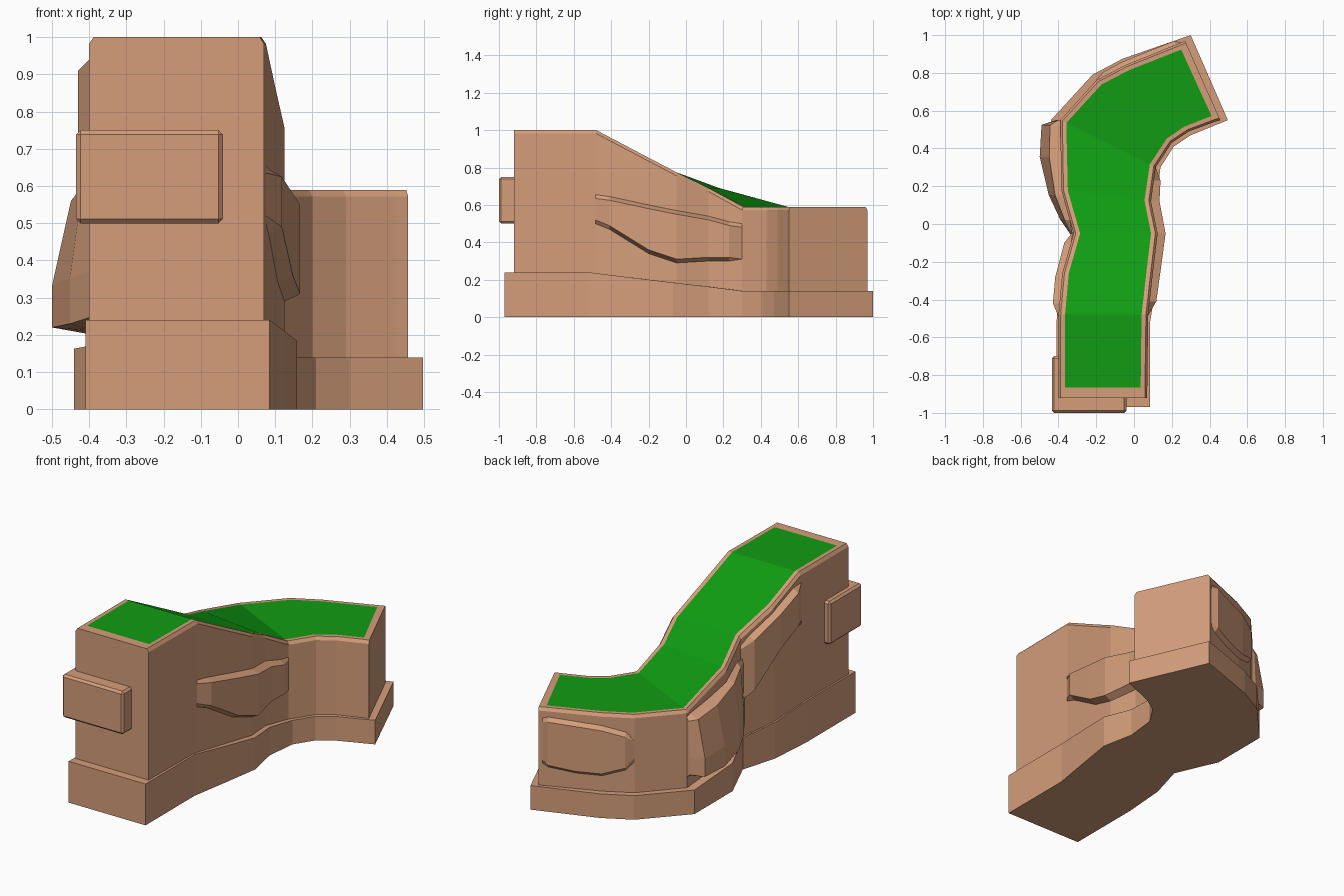
import bpy
import bmesh
from mathutils import Vector

cube = bpy.data.objects.get("Cube")
if cube:
    bpy.data.objects.remove(cube, do_unlink=True)


def make_material(name, rgb):
    mat = bpy.data.materials.new(name)
    mat.use_nodes = True
    mat.diffuse_color = (*rgb, 1)
    mat.node_tree.nodes["Principled BSDF"].inputs["Base Color"].default_value = (*rgb, 1)
    return mat


CLAY = make_material("clay rock", (0.66, 0.34, 0.195))
GRASS = make_material("grass green", (0.005, 0.33, 0.006))


def add_object(name, bm, mats):
    bmesh.ops.recalc_face_normals(bm, faces=bm.faces)
    mesh = bpy.data.meshes.new(name)
    bm.to_mesh(mesh)
    bm.free()
    for mat in mats:
        mesh.materials.append(mat)
    obj = bpy.data.objects.new(name, mesh)
    bpy.context.collection.objects.link(obj)
    return obj


def loft(name, rings, mats, green_edge=None):
    """Join closed rings; one ring edge can carry the second material."""
    bm = bmesh.new()
    rows = [[bm.verts.new(p) for p in ring] for ring in rings]
    count = len(rows[0])
    for i, (a, b) in enumerate(zip(rows, rows[1:])):
        for k in range(count):
            n = (k + 1) % count
            face = bm.faces.new((a[k], a[n], b[n], b[k]))
            if k == green_edge and 0 < i < len(rows) - 2:
                face.material_index = 1
    bm.faces.new(rows[0])
    bm.faces.new(rows[-1])
    return add_object(name, bm, mats)


# Cliff stations: left edge, right edge, top height
STATIONS = [
    ((-.40, -.92), (.07, -.92), 1),
    ((-.40, -.865), (.07, -.865), 1),
    ((-.40, -.48), (.075, -.48), 1),
    ((-.38, -.26), (.10, -.26), .884),
    ((-.32, -.05), (.125, -.05), .774),
    ((-.385, .18), (.09, .12), .69),
    ((-.39, .55), (.115, .30), .59),
    ((-.20, .76), (.20, .43), .59),
    ((-.05, .84), (.29, .49), .59),
    ((.235, .955), (.425, .54), .59),
    ((.27, .97), (.457, .55), .59),
]


def cliff_ring(left, right, top):
    l, r = Vector(left), Vector(right)
    side = (r - l).normalized()
    flat = [(l, .1), (l, top - .018), (l + side * .012, top), (l + side * .035, top),
            (r - side * .035, top), (r - side * .012, top), (r, top - .018), (r, .1)]
    return [(p.x, p.y, z) for p, z in flat]


loft("cliff_with_grass_path", [cliff_ring(*s) for s in STATIONS], [CLAY, GRASS], 3)

# Wider plinth below the cliff
PLINTH = [
    ((-.41, -.97), (.085, -.97), .24),
    ((-.41, -.52), (.085, -.52), .24),
    ((-.39, -.26), (.125, -.28), .21),
    ((-.33, -.05), (.158, -.07), .185),
    ((-.44, .20), (.12, .12), .163),
    ((-.44, .55), (.14, .30), .14),
    ((-.22, .79), (.21, .41), .14),
    ((-.06, .875), (.30, .47), .14),
    ((.30, 1.0), (.497, .55), .14),
]
loft("plinth", [[(*l, 0), (*l, z), (*r, z), (*r, 0)] for l, r, z in PLINTH], [CLAY])


def along(wall, axis, value):
    """Point on a wall polyline at the given coordinate."""
    for a, b in zip(wall, wall[1:]):
        if a[axis] <= value <= b[axis]:
            t = (value - a[axis]) / (b[axis] - a[axis])
            return Vector(a).lerp(Vector(b), t)
    return Vector(wall[-1])


def rock_panel(name, wall, axis, out, columns, edge=.02, top_scale=1):
    """Raised slab that follows a wall; columns are position, low, high, depth."""
    direction = Vector(out).normalized()
    rings = []
    for value, low, high, depth in columns:
        p = along(wall, axis, value)
        back = p - direction * .03
        front = p + direction * depth
        upper = p + direction * depth * top_scale
        rings.append([(*back, low), (*p, low), (*front, low + edge),
                      (*front, low + edge + (high - low) * .3),
                      (*upper, high - edge), (*p, high), (*back, high)])
    loft(name, rings, [CLAY])


left_wall = [s[0] for s in STATIONS[:7]]
right_wall = [s[1] for s in STATIONS[:7]]
back_wall = [s[0] for s in STATIONS[6:]]

rock_panel("right_rock_panel", right_wall, 1, (1, 0), [
    (-.485, .50, .655, 0), (-.41, .47, .645, .035), (-.20, .34, .60, .04),
    (-.05, .29, .57, .042), (.12, .30, .54, .045), (.23, .30, .51, .035),
    (.30, .29, .50, 0)])

rock_panel("left_rock_panel", left_wall, 1, (-1, 0), [
    (-.49, .70, .96, 0), (-.42, .70, .93, .035), (-.28, .62, .86, .035),
    (-.10, .43, .76, .035), (-.04, .38, .72, 0)])

rock_panel("left_rock_bulge", left_wall, 1, (-1, .05), [
    (-.07, .25, .64, 0), (.02, .23, .65, .05), (.15, .21, .62, .075),
    (.35, .20, .58, .112), (.52, .20, .56, .10), (.55, .20, .55, .02)],
    top_scale=.55)

rock_panel("back_rock_panel", back_wall, 0, (-.4, .9), [
    (-.20, .32, .46, 0), (-.16, .27, .49, .022), (-.05, .23, .52, .022),
    (.08, .23, .53, .022), (.22, .25, .54, .022), (.25, .27, .53, 0)])

# Block set into the front corner
bm = bmesh.new()
bmesh.ops.create_cube(bm, size=1)
bmesh.ops.scale(bm, vec=(.395, .30, .25), verts=bm.verts)
bmesh.ops.translate(bm, vec=(-.2375, -.85, .625), verts=bm.verts)
block = add_object("front_block", bm, [CLAY])
bevel = block.modifiers.new("soft edges", "BEVEL")
bevel.width = .012
bevel.segments = 1
